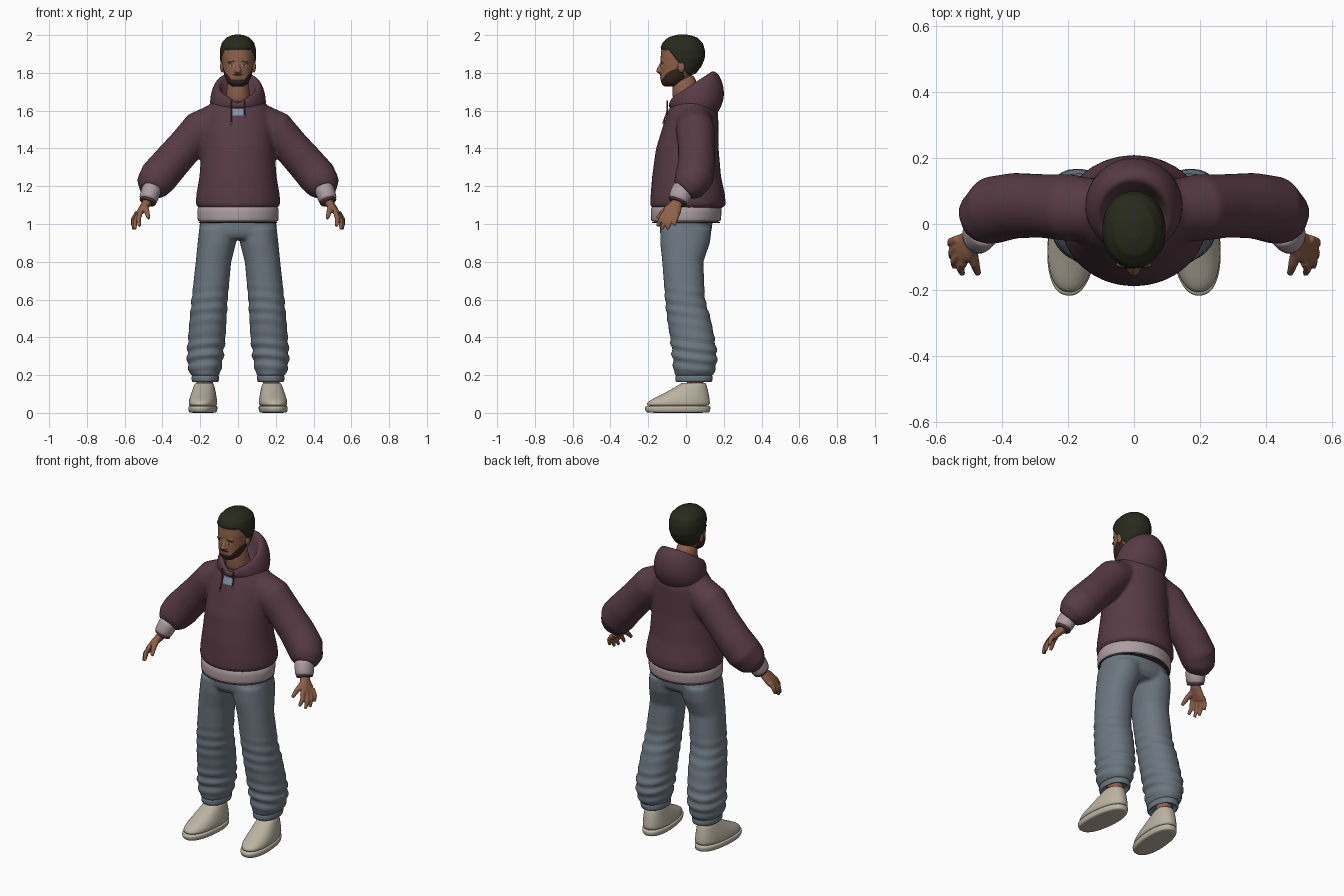
import bpy, bmesh, math
from mathutils import Vector, Matrix
from mathutils.bvhtree import BVHTree

if "Cube" in bpy.data.objects:
    bpy.data.objects.remove(bpy.data.objects["Cube"])


def material(name, *rgb):
    m = bpy.data.materials.new(name)
    m.use_nodes = True
    col = [(c / 255) ** 2.2 for c in rgb] + [1]
    m.diffuse_color = col
    m.node_tree.nodes["Principled BSDF"].inputs["Base Color"].default_value = col
    return m


MAROON = material("maroon fleece", 88, 61, 70)
RIB = material("pale ribbing", 172, 156, 160)
DENIM = material("grey blue cloth", 108, 118, 128)
SHOE = material("cream shoe", 186, 178, 160)
SKIN = material("skin", 140, 96, 74)
HAIR = material("dark hair", 44, 46, 33)
BEARD = material("dark beard", 56, 42, 35)
LIPS = material("lips", 128, 78, 68)
WHITE = material("eye white", 185, 178, 172)
PATCH = material("blue grey patch", 128, 146, 164)


def loft(bm, stations, n=24, p=2.0, ref=None):
    """Rings (x, y, z, a, b, slope) joined to a capped skin; flat rings unless ref is given."""
    rings = []
    pts = [Vector(s[:3]) for s in stations]
    for i, s in enumerate(stations):
        u, v = Vector((1, 0, 0)), Vector((0, 1, s[5] if len(s) > 5 else 0))
        if ref:
            t = (pts[min(i + 1, len(pts) - 1)] - pts[max(i - 1, 0)]).normalized()
            u = Vector(ref).cross(t).normalized()
            v = t.cross(u)
        ring = []
        for k in range(n):
            c, d = math.cos(math.tau * k / n), math.sin(math.tau * k / n)
            c = math.copysign(abs(c) ** (2 / p), c)
            d = math.copysign(abs(d) ** (2 / p), d)
            ring.append(bm.verts.new(pts[i] + u * c * s[3] + v * d * s[4]))
        rings.append(ring)
    for r, q in zip(rings, rings[1:]):
        for k in range(n):
            bm.faces.new((r[k], r[(k + 1) % n], q[(k + 1) % n], q[k]))
    bm.faces.new(rings[0][::-1])
    bm.faces.new(rings[-1])
    bmesh.ops.recalc_face_normals(bm, faces=bm.faces)


def tube(bm, pts, radii, n=12):
    loft(bm, [(*q, r, r) for q, r in zip(pts, radii)], n, ref=(0, 1, 0))


def ball(bm, center, radii):
    m = Matrix.Translation(center) @ Matrix.Diagonal((*radii, 1))
    bmesh.ops.create_uvsphere(bm, u_segments=20, v_segments=12, radius=1, matrix=m)


def make(name, bm, mat, subsurf=0):
    me = bpy.data.meshes.new(name)
    bm.to_mesh(me)
    bm.free()
    me.materials.append(mat)
    me.shade_smooth()
    o = bpy.data.objects.new(name, me)
    bpy.context.collection.objects.link(o)
    if subsurf:
        o.modifiers.new("Subdivision", "SUBSURF").levels = subsurf
        o.modifiers[0].render_levels = subsurf
    return o


def fuse(name, bm, mat, voxel, smooth):
    """Merge overlapping parts into one soft skin."""
    o = make(name, bm, mat)
    r = o.modifiers.new("Remesh", "REMESH")
    r.mode, r.voxel_size = "VOXEL", voxel
    s = o.modifiers.new("Smooth", "SMOOTH")
    s.factor, s.iterations = 0.5, smooth
    bpy.context.view_layer.update()
    dg = bpy.context.evaluated_depsgraph_get()
    me = bpy.data.meshes.new_from_object(o.evaluated_get(dg))
    o.modifiers.clear()
    o.data = me
    me.materials.clear()
    me.materials.append(mat)
    me.shade_smooth()
    return o


def surface(o):
    return BVHTree.FromPolygons([v.co for v in o.data.vertices],
                                [f.vertices[:] for f in o.data.polygons])


def front_y(tree, x, z):
    hit = tree.ray_cast(Vector((x, -1, z)), Vector((0, 1, 0)))[0]
    return hit.y if hit else -0.1


def decal(name, tree, mat, cx, cz, hw, hh, oval=True, lift=0.003, tilt=0):
    """Thin plate laid on the front of a surface."""
    bm = bmesh.new()
    bmesh.ops.create_grid(bm, x_segments=10, y_segments=4, size=1)
    for v in bm.verts:
        t, s = v.co.x, v.co.y
        h = math.sqrt(max(0.03, 1 - t * t)) if oval else 1
        x, z = cx + hw * t, cz + hh * s * h + tilt * t
        v.co = (x, front_y(tree, x, z) - lift, z)
    return make(name, bm, mat)


# Hoodie body and sleeves
bm = bmesh.new()
loft(bm, [(0, .005, 1.08, .2, .18), (0, .01, 1.1, .223, .2), (0, .01, 1.15, .222, .198),
          (0, .003, 1.25, .205, .183), (0, .007, 1.4, .192, .166), (0, .022, 1.5, .19, .15),
          (0, .035, 1.58, .178, .136), (0, .04, 1.64, .145, .115), (0, .04, 1.665, .115, .09)], 32)
for s in (1, -1):
    tube(bm, [(s * .09, .04, 1.56), (s * .2, .05, 1.5), (s * .28, .055, 1.41), (s * .36, .056, 1.32),
              (s * .42, .045, 1.25), (s * .45, .015, 1.205), (s * .462, -.015, 1.175)],
         [.09, .102, .097, .1, .103, .092, .062], 24)
hoodie = fuse("hoodie", bm, MAROON, .01, 8)
chest = surface(hoodie)

# Hood lying round the neck, with a notch at the throat
bm = bmesh.new()
loft(bm, [(0, .045, 1.575, .12, .1, -.1), (0, .047, 1.59, .14, .118, -.1), (0, .06, 1.645, .153, .153, .16),
          (0, .047, 1.72, .137, .14, .47), (0, .03, 1.744, .112, .112, .66), (0, .025, 1.728, .092, .09, .72),
          (0, .015, 1.65, .08, .075, .3)], 32)
for v in bm.verts:
    if v.co.y < 0 and v.co.z > 1.64:
        v.co.z -= max(0, .05 - abs(v.co.x)) * .6
make("hood", bm, MAROON, 2)

# Ribbed hem and its edge
bm = bmesh.new()
loft(bm, [(0, 0, 1.06, .195, .165), (0, 0, 1.014, .2, .172), (0, 0, 1.012, .213, .184),
          (0, 0, 1.03, .216, .187), (0, .002, 1.09, .217, .189), (0, .003, 1.105, .205, .18)], 32)
make("hem_band", bm, RIB, 1)
bm = bmesh.new()
loft(bm, [(0, 0, 1.018, .202, .174), (0, 0, 1.006, .204, .176), (0, 0, 1.006, .212, .183),
          (0, 0, 1.016, .216, .187)], 32)
make("hem_edge", bm, MAROON, 1)

# Trousers: seat and legs in one cloth
bm = bmesh.new()
loft(bm, [(0, 0, 1.06, .19, .135), (0, 0, 1.0, .204, .14), (0, -.003, .95, .2, .135),
          (0, -.005, .92, .17, .115)], 32, 2.3)
for s in (1, -1):
    loft(bm, [(s * x, y, z, a, b) for x, y, z, a, b in (
        (.105, 0, .98, .1, .137), (.112, -.005, .9, .102, .132), (.13, -.017, .8, .094, .109),
        (.15, -.005, .6, .096, .106), (.158, .015, .5, .098, .116), (.165, .033, .4, .099, .118),
        (.174, .047, .3, .097, .12), (.176, .045, .23, .088, .112), (.174, .042, .195, .074, .1))], 28, 2.2)
legs = fuse("trousers", bm, DENIM, .01, 6)
for v in legs.data.vertices:
    # Soft folds gathered above the ankles and behind the knees
    k = max(0, 1 - abs(v.co.z - .31) / .13) + .5 * max(0, 1 - abs(v.co.z - .56) / .15)
    v.co += v.normal * .006 * k * math.sin(v.co.z * 105 + v.co.y * 14 + abs(v.co.x) * 9)

for s, side in ((1, "left"), (-1, "right")):
    # Trouser cuff and ankle
    bm = bmesh.new()
    loft(bm, [(s * .173, .042, z, a, b) for z, a, b in (
        (.19, .058, .08), (.164, .06, .085), (.162, .071, .097), (.18, .074, .1), (.2, .073, .099),
        (.21, .062, .088))], 24, 2.2)
    make(side + "_trouser_cuff", bm, DENIM, 1)
    bm = bmesh.new()
    tube(bm, [(s * .175, .05, .08), (s * .175, .05, .25)], [.042, .045], 20)
    make(side + "_ankle", bm, SKIN)

    # Shoe upper and sole, toes turned slightly out
    for part, rows in (("sole", ((0, -.2, .115, .064), (.003, -.21, .125, .07), (.012, -.219, .13, .075),
                                 (.034, -.221, .131, .076), (.038, -.215, .128, .072))),
                       ("shoe", ((.03, -.214, .127, .072), (.05, -.211, .128, .074), (.068, -.192, .127, .073),
                                 (.095, -.135, .122, .067), (.125, -.078, .116, .059),
                                 (.15, -.035, .108, .052), (.163, -.018, .102, .046), (.15, 0, .09, .036)))):
        bm = bmesh.new()
        loft(bm, [(s * .178, (f + h) / 2, z, a, (h - f) / 2) for z, f, h, a in rows], 28, 2.3)
        bmesh.ops.rotate(bm, verts=bm.verts, cent=(s * .178, .05, 0),
                         matrix=Matrix.Rotation(s * math.radians(5), 3, "Z"))
        make(side + "_" + part, bm, SHOE, 1)

    # Sleeve cuff with a dark edge
    bm = bmesh.new()
    loft(bm, [(s * .453, -.01, 1.195, .05, .056), (s * .457, -.016, 1.185, .053, .06),
              (s * .476, -.04, 1.127, .05, .057), (s * .478, -.043, 1.12, .044, .05)], 24, ref=(0, 1, 0))
    make(side + "_sleeve_cuff", bm, RIB, 1)
    bm = bmesh.new()
    loft(bm, [(s * .474, -.038, 1.13, .044, .05), (s * .478, -.043, 1.118, .048, .054),
              (s * .481, -.046, 1.111, .038, .045)], 24, ref=(0, 1, 0))
    make(side + "_cuff_edge", bm, MAROON, 1)

    # Hand: wrist, palm, four fingers and thumb
    bm = bmesh.new()
    loft(bm, [(s * .47, -.035, 1.14, .026, .032), (s * .487, -.052, 1.105, .024, .032),
              (s * .508, -.068, 1.078, .02, .046), (s * .529, -.08, 1.05, .015, .046)], 16, ref=(0, 1, 0))
    for a, b in (((.517, -.116, 1.06), (.52, -.152, .988)), ((.528, -.094, 1.05), (.545, -.13, .972)),
                 ((.533, -.07, 1.05), (.554, -.1, .972)), ((.533, -.046, 1.06), (.558, -.062, .992))):
        mid = [(p + q) / 2 for p, q in zip(a, b)]
        mid[0] += .009
        tube(bm, [(s * q[0], q[1], q[2]) for q in (a, mid, b)], [.014, .013, .009])
    tube(bm, [(s * .495, -.075, 1.095), (s * .483, -.12, 1.066), (s * .473, -.152, 1.03)], [.02, .015, .01])
    fuse(side + "_hand", bm, SKIN, .005, 3)

    # Ear
    bm = bmesh.new()
    ball(bm, (s * .084, -.025, 1.832), (.011, .019, .03))
    make(side + "_ear", bm, SKIN)

# Neck
bm = bmesh.new()
loft(bm, [(0, .015, 1.62, .075, .08), (0, .004, 1.67, .066, .076), (0, -.008, 1.72, .058, .064),
          (0, -.01, 1.8, .056, .064)])
make("neck", bm, SKIN, 1)

# Head with nose and brow, hair raised over the scalp
bm = bmesh.new()
loft(bm, [(0, -.085, 1.728, .03, .03), (0, -.075, 1.745, .054, .056), (0, -.06, 1.77, .067, .076),
          (0, -.045, 1.8, .076, .089), (0, -.03, 1.84, .082, .105), (0, -.022, 1.88, .087, .113),
          (0, -.02, 1.92, .087, .111), (0, -.018, 1.955, .078, .099), (0, -.018, 1.98, .056, .072),
          (0, -.018, 1.993, .022, .03)], 32, 2.15)
tube(bm, [(0, -.127, 1.855), (0, -.14, 1.825), (0, -.145, 1.812), (0, -.13, 1.803)], [.008, .012, .016, .012])
for s in (1, -1):
    ball(bm, (s * .032, -.124, 1.856), (.024, .009, .007))
    ball(bm, (s * .012, -.135, 1.808), (.009, .01, .008))
head = fuse("head", bm, SKIN, .004, 4)
me = head.data
me.materials.append(HAIR)
me.materials.append(BEARD)


def hairline(y):
    return min(1.92, max(1.79, 1.92 - (y + .09) * 1.3))


for f in me.polygons:
    x, y, z = f.center
    if z > hairline(y):
        f.material_index = 1
    elif y < -.01 and z < min(1.85, 1.765 + 1.3 * max(0, abs(x) - .035)):
        f.material_index = 2
normals = [v.normal.copy() for v in me.vertices]
for v, nrm in zip(me.vertices, normals):
    v.co += nrm * .009 * min(1, max(0, (v.co.z - hairline(v.co.y)) / .012))

# Face details
face = surface(head)
decal("moustache", face, BEARD, 0, 1.79, .032, .006)
decal("lips", face, LIPS, 0, 1.775, .023, .006)
for s, side in ((1, "left"), (-1, "right")):
    decal(side + "_eye", face, WHITE, s * .032, 1.838, .013, .005)
    decal(side + "_iris", face, HAIR, s * .032, 1.838, .005, .005, lift=.0045)
    decal(side + "_eyebrow", face, HAIR, s * .034, 1.86, .019, .004, tilt=-s * .002)

# Chest patch and drawstrings
decal("chest_patch", chest, PATCH, 0, 1.592, .03, .018, oval=False, lift=.005)
for s, end, side in ((1, 1.575, "left"), (-1, 1.54, "right")):
    bm = bmesh.new()
    zs = [1.655 + (end - 1.655) * i / 5 for i in range(6)]
    pts = [(s * .037, min(-.098, front_y(chest, s * .037, z) - .008), z) for z in zs]
    tube(bm, pts, [.004] * 6, 8)
    make(side + "_drawstring", bm, MAROON)
    bm = bmesh.new()
    ball(bm, (pts[-1][0], pts[-1][1], end - .006), (.005, .005, .009))
    make(side + "_string_tip", bm, RIB)
